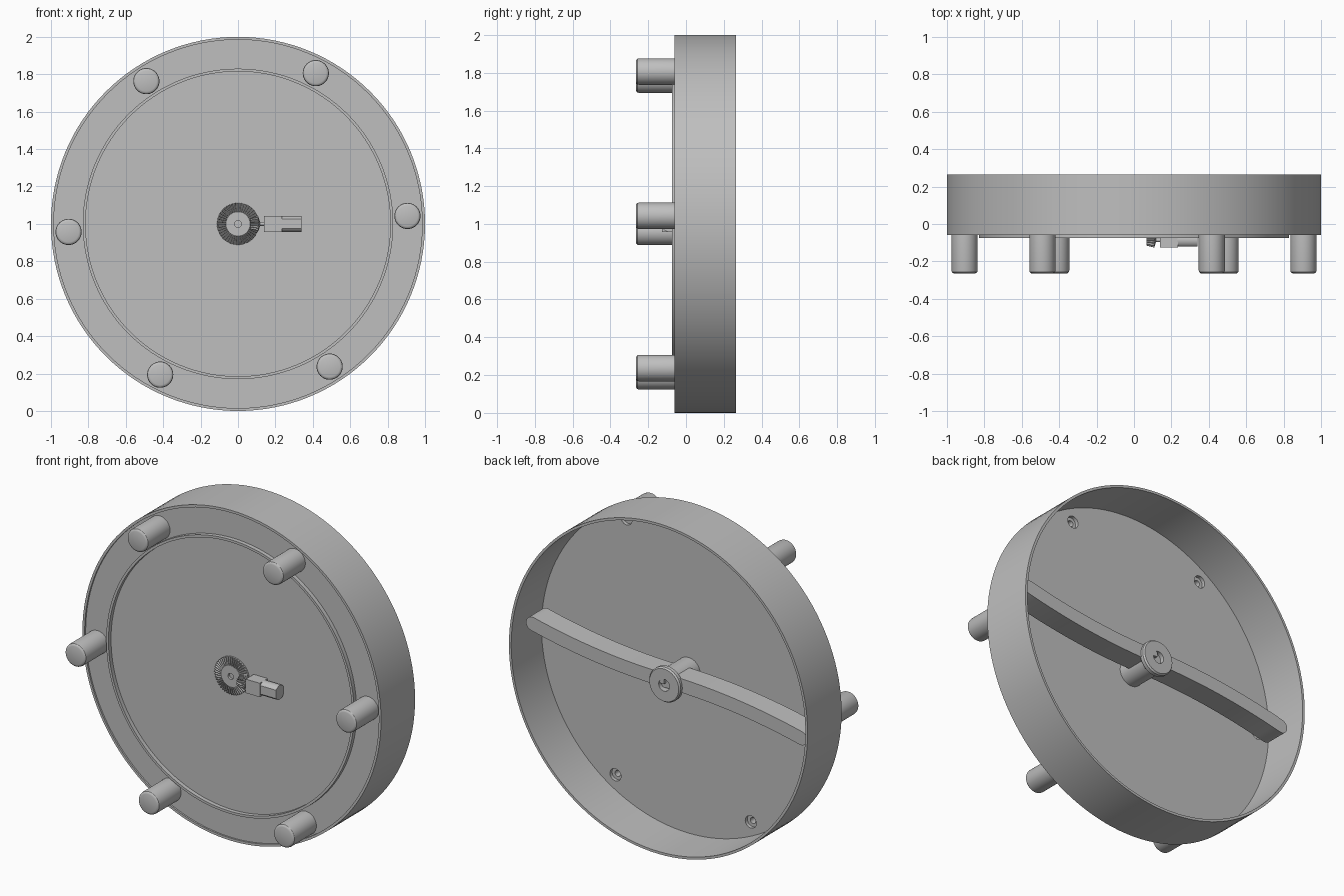
import bpy, bmesh, math
from mathutils import Matrix, Vector

cube = bpy.data.objects.get("Cube")
if cube:
    bpy.data.objects.remove(cube, do_unlink=True)

grey = bpy.data.materials.new("plain grey")
grey.use_nodes = True
grey.diffuse_color = (0.52, 0.52, 0.52, 1)
grey.node_tree.nodes["Principled BSDF"].inputs["Base Color"].default_value = (0.52, 0.52, 0.52, 1)

CENTRE = Vector((0, 0, 1))
FLOOR = -0.05       # front face of the plate
parts = []


def finish(name, bm, matrix=None):
    bmesh.ops.recalc_face_normals(bm, faces=bm.faces)
    if matrix:
        bm.transform(matrix)
    mesh = bpy.data.meshes.new(name)
    bm.to_mesh(mesh)
    bm.free()
    mesh.materials.append(grey)
    obj = bpy.data.objects.new(name, mesh)
    bpy.context.collection.objects.link(obj)
    parts.append(obj)
    return obj


def lathe(name, profile, centre=CENTRE, steps=128, closed=True):
    """Spin (radius, y) points around the y axis."""
    bm = bmesh.new()
    verts = [bm.verts.new((r, y, 0)) for r, y in profile]
    edges = [bm.edges.new(pair) for pair in zip(verts, verts[1:])]
    if closed:
        edges.append(bm.edges.new((verts[-1], verts[0])))
    bmesh.ops.spin(bm, geom=verts + edges, cent=(0, 0, 0), axis=(0, 1, 0),
                   angle=math.tau, steps=steps)
    bmesh.ops.remove_doubles(bm, verts=bm.verts, dist=1e-5)
    return finish(name, bm, Matrix.Translation(centre))


def gear(name, teeth, rings, matrix):
    """Rings are (radius, height, tooth radius step, tooth height step)."""
    bm = bmesh.new()
    n = teeth * 4
    loops = []
    for r, h, dr, dh in rings:
        loop = []
        for i in range(n):
            gap = i % 4 > 1
            a = math.tau * i / n
            rad = r - dr * gap
            loop.append(bm.verts.new((rad * math.cos(a), rad * math.sin(a), h - dh * gap)))
        loops.append(loop)
    for a, b in zip(loops, loops[1:]):
        for i in range(n):
            j = (i + 1) % n
            bm.faces.new((a[i], a[j], b[j], b[i]))
    bm.faces.new(loops[0])
    bm.faces.new(loops[-1])
    return finish(name, bm, matrix)


def box(name, centre, size):
    bm = bmesh.new()
    bmesh.ops.create_cube(bm, size=1)
    bm.transform(Matrix.Diagonal((*size, 1)))
    return finish(name, bm, Matrix.Translation(centre))


# Thin outer wall and the raised lip on the front
lathe("outer_wall", [(1, -0.06), (1, 0.265), (0.985, 0.265), (0.985, -0.06)])
lathe("front_lip", [(0.83, -0.045), (0.83, -0.075), (0.815, -0.075), (0.815, -0.045)])

# Plate closing the drum, with six screw holes
plate = lathe("plate", [(0, FLOOR), (0.99, FLOOR), (0.99, -0.025), (0, -0.025)], closed=False)
for k in range(6):
    a = math.radians(2.7 + 60 * k)
    spot = CENTRE + 0.907 * Vector((math.cos(a), 0, math.sin(a)))
    cutter = lathe("hole_cutter", [(0, -0.08), (0.037, -0.08), (0.037, 0), (0, 0)], spot, 24, False)
    parts.remove(cutter)
    cutter.hide_render = True
    cutter.hide_set(True)
    cut = plate.modifiers.new("screw hole", "BOOLEAN")
    cut.object = cutter
    cut.solver = "EXACT"
    # Round leg with a softened tip and a screw bore at its root
    lathe("leg", [(0, -0.265), (0.055, -0.265), (0.063, -0.262), (0.068, -0.257), (0.07, -0.248),
                  (0.07, -0.046), (0.018, -0.046), (0.018, -0.15), (0, -0.15)], spot, 40, False)

# Cut the holes for good and drop the cutters
bpy.context.view_layer.update()
graph = bpy.context.evaluated_depsgraph_get()
drilled = bpy.data.meshes.new_from_object(plate.evaluated_get(graph))
plate.modifiers.clear()
plate.data = drilled
for obj in [o for o in bpy.data.objects if o.name.startswith("hole_cutter")]:
    bpy.data.objects.remove(obj, do_unlink=True)

# Hub on the back with a flanged cap and a keyed bore
lathe("hub", [(0, -0.03), (0.078, -0.03), (0.078, 0.165), (0.098, 0.17), (0.105, 0.178),
              (0.105, 0.2), (0.098, 0.21), (0.036, 0.21), (0.036, 0.16), (0, 0.16)],
      steps=48, closed=False)
box("hub_key", (0.02, 0.18, 1.018), (0.03, 0.05, 0.03))

# Curved arm sweeping through the hub, with rounded ends
bm = bmesh.new()
half, reach, count = 0.042, 0.9, 32


def arm_point(x, angle):
    """Point at an offset angle from the arm's centre line."""
    tilt = math.atan(0.26 * abs(x)) + angle
    z = 1.015 + 0.13 * x * abs(x)
    return bm.verts.new((x + half * math.cos(tilt), 0.045, z + half * math.sin(tilt)))


xs = [reach * (2 * i / count - 1) for i in range(count + 1)]
outline = [arm_point(x, -math.pi / 2) for x in xs]
outline += [arm_point(reach, math.pi * (i / 8 - 0.5)) for i in range(1, 8)]
outline += [arm_point(x, math.pi / 2) for x in reversed(xs)]
outline += [arm_point(-reach, math.pi * (i / 8 + 0.5)) for i in range(1, 8)]
face = bm.faces.new(outline)
extruded = bmesh.ops.extrude_face_region(bm, geom=[face])["geom"]
bmesh.ops.translate(bm, vec=(0, 0.14, 0),
                    verts=[v for v in extruded if isinstance(v, bmesh.types.BMVert)])
finish("curved_arm", bm)

# Crown gear in the middle of the front
gear("crown_gear", 44,
     [(0.018, 0.005, 0, 0), (0.018, 0.02, 0, 0), (0.065, 0.02, 0, 0), (0.067, 0.024, 0, 0.01),
      (0.112, 0.018, 0, 0.014), (0.112, -0.01, 0, 0)],
     Matrix.Translation((0, FLOOR, 1)) @ Matrix.Rotation(math.pi / 2, 4, "X"))

# Bevel pinion, its shaft and the small motor
axis_y = -0.086
gear("pinion", 14,
     [(0.012, 0.05, 0, 0), (0.03, 0.05, 0.008, 0), (0.04, 0.01, 0.01, 0), (0.012, 0, 0, 0)],
     Matrix.Translation((0.118, axis_y, 1)) @ Matrix.Rotation(-math.pi / 2, 4, "Y"))


def rod(name, radius, x0, x1, flat):
    bm = bmesh.new()
    bmesh.ops.create_cone(bm, cap_ends=True, segments=40, radius1=radius, radius2=radius,
                          depth=x1 - x0)
    bm.transform(Matrix.Rotation(math.pi / 2, 4, "Y"))
    for v in bm.verts:
        v.co.y = max(-flat, min(flat, v.co.y))
    return finish(name, bm, Matrix.Translation(((x0 + x1) / 2, axis_y, 1)))


rod("motor_shaft", 0.01, 0.1, 0.15, 0.01)
box("gearbox", (0.187, axis_y, 1), (0.094, 0.08, 0.084))
rod("motor_can", 0.043, 0.23, 0.34, 0.034)

# Smooth the round parts and keep the edges crisp
bpy.ops.object.select_all(action="DESELECT")
for obj in parts:
    obj.select_set(True)
bpy.context.view_layer.objects.active = parts[0]
bpy.ops.object.shade_smooth_by_angle(angle=math.radians(25))
